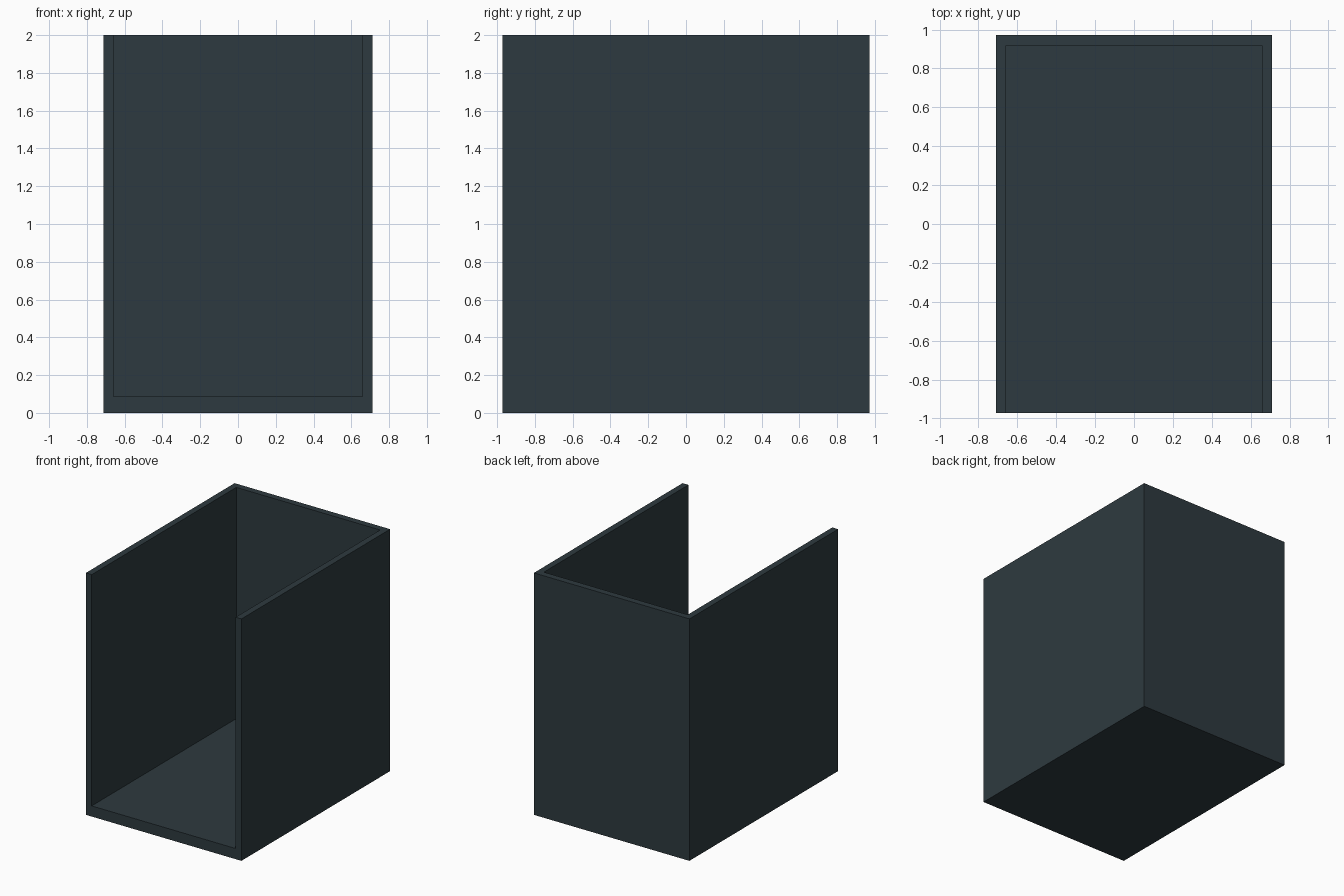
import bpy

if "Cube" in bpy.data.objects:
    bpy.data.objects.remove(bpy.data.objects["Cube"])

# Overall half width, half depth, height; wall, back and floor thicknesses
HX, HY, H = 0.711, 0.971, 2.0
WALL, BACK, FLOOR = 0.053, 0.054, 0.088

slate = bpy.data.materials.new("dark_slate")
slate.diffuse_color = (0.027, 0.042, 0.050, 1.0)
slate.use_nodes = True
slate.node_tree.nodes["Principled BSDF"].inputs["Base Color"].default_value = slate.diffuse_color


def box(name, lo, hi):
    """Axis-aligned box between two corners."""
    bpy.ops.mesh.primitive_cube_add(
        size=1, location=[(a + b) / 2 for a, b in zip(lo, hi)])
    ob = bpy.context.object
    ob.name = name
    ob.scale = [b - a for a, b in zip(lo, hi)]
    bpy.ops.object.transform_apply(location=True, rotation=False, scale=True)
    ob.data.materials.append(slate)
    return ob


# Solid outer block
shell = box("open_box", (-HX, -HY, 0), (HX, HY, H))

# Hollow, open to the front and the top
hollow = box("hollow_cutter", (-HX + WALL, -HY - 0.5, FLOOR),
             (HX - WALL, HY - BACK, H + 0.5))
hollow.hide_render = True

cut = shell.modifiers.new("hollow", 'BOOLEAN')
cut.operation = 'DIFFERENCE'
cut.solver = 'EXACT'
cut.object = hollow
bpy.context.view_layer.objects.active = shell
bpy.ops.object.modifier_apply(modifier=cut.name)
bpy.data.objects.remove(hollow, do_unlink=True)
